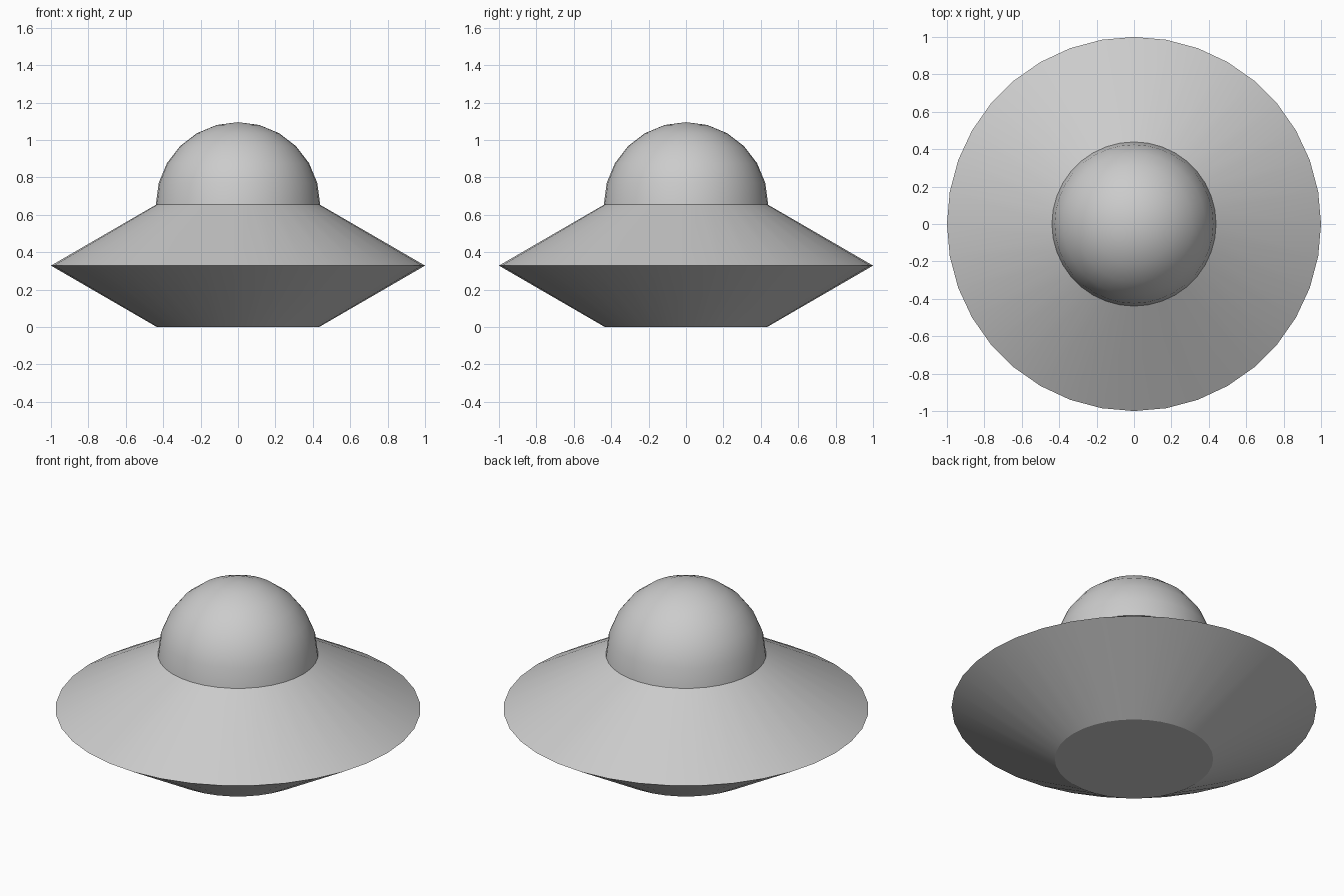
import bpy, math

if "Cube" in bpy.data.objects:
    bpy.data.objects.remove(bpy.data.objects["Cube"])

SIDES = 36


def revolve(name, profile):
    """Spin an (r, z) profile around z; r = 0 makes a pole, other ends get a flat cap."""
    verts, rings, faces = [], [], []
    for r, z in profile:
        start = len(verts)
        if r == 0:
            verts.append((0, 0, z))
            rings.append([start] * SIDES)
        else:
            for i in range(SIDES):
                a = math.tau * i / SIDES
                verts.append((r * math.cos(a), r * math.sin(a), z))
            rings.append(list(range(start, start + SIDES)))
    for low, high in zip(rings, rings[1:]):
        for i in range(SIDES):
            j = (i + 1) % SIDES
            quad = [low[i], low[j], high[j], high[i]]
            faces.append(list(dict.fromkeys(quad)))
    if profile[0][0] > 0:
        faces.append(rings[0][::-1])
    if profile[-1][0] > 0:
        faces.append(rings[-1])
    mesh = bpy.data.meshes.new(name)
    mesh.from_pydata(verts, [], faces)
    obj = bpy.data.objects.new(name, mesh)
    bpy.context.collection.objects.link(obj)
    bpy.ops.object.select_all(action='DESELECT')
    obj.select_set(True)
    bpy.context.view_layer.objects.active = obj
    bpy.ops.object.shade_smooth_by_angle(angle=math.radians(30))
    return obj


# Saucer hull: two mirrored cone frustums meeting at a sharp rim
revolve("saucer_hull", [(0.434, 0), (1.0, 0.328), (0.434, 0.656)])

# Cockpit dome: hemisphere in 15 degree steps
R = 0.439
dome = [(R * math.cos(math.radians(15 * k)), 0.656 + R * math.sin(math.radians(15 * k)))
        for k in range(6)]
revolve("cockpit_dome", dome + [(0, 0.656 + R)])
